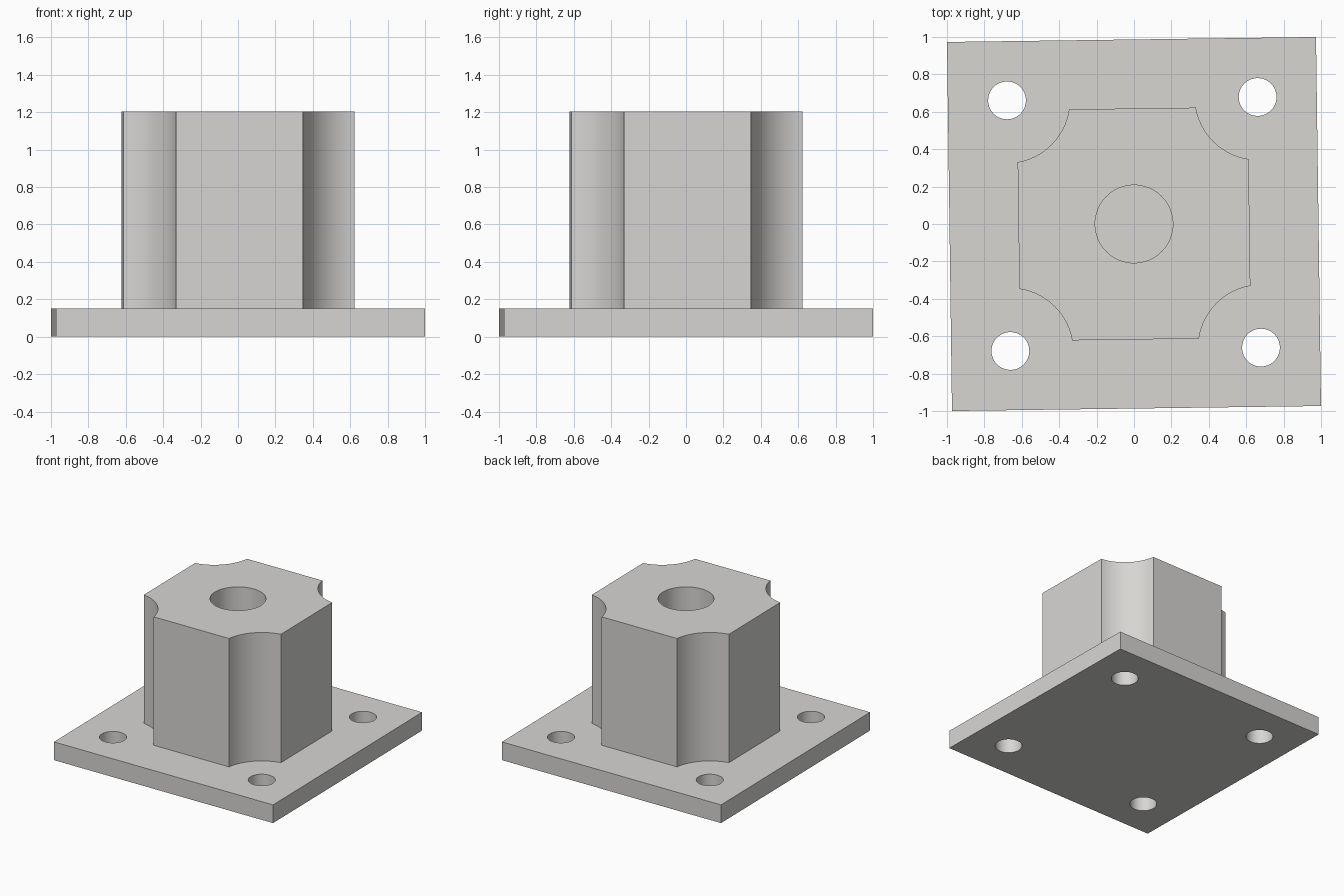
import bpy
import bmesh
from math import cos, sin, pi, atan2, hypot
from mathutils import Matrix, Vector

cube = bpy.data.objects.get("Cube")
if cube:
    bpy.data.objects.remove(cube, do_unlink=True)

TWIST = 0.0135          # slight turn of the whole part about z
BASE_HALF, BASE_TOP = 0.9865, 0.15
BOSS_HALF, BOSS_FLAT, BOSS_TOP = 0.6175, 0.339, 1.205
BOLT_POS, BOLT_R, BORE_R = 0.67, 0.101, 0.208

grey = bpy.data.materials.new("light_grey")
grey.use_nodes = True
colour = (0.68, 0.67, 0.65, 1)
grey.diffuse_color = colour
grey.node_tree.nodes["Principled BSDF"].inputs["Base Color"].default_value = colour


def circle(x, y, r, n=64):
    return [(x + r * cos(2 * pi * i / n), y + r * sin(2 * pi * i / n)) for i in range(n)]


def four_turns(points):
    """Repeat a run of points around the four quarters."""
    return [tuple(Matrix.Rotation(k * pi / 2, 2) @ Vector(p)) for k in range(4) for p in points]


def plate(name, loops, z0, z1):
    """Extrude an outline with holes between two heights."""
    bm = bmesh.new()
    edges = []
    for loop in loops:
        verts = [bm.verts.new((x, y, z0)) for x, y in loop]
        edges += [bm.edges.new((v, verts[i - 1])) for i, v in enumerate(verts)]
    bmesh.ops.triangle_fill(bm, edges=edges, use_beauty=True, normal=(0, 0, 1))
    result = bmesh.ops.extrude_face_region(bm, geom=bm.faces[:], use_keep_orig=True)
    top = [g for g in result["geom"] if isinstance(g, bmesh.types.BMVert)]
    bmesh.ops.translate(bm, verts=top, vec=(0, 0, z1 - z0))
    bmesh.ops.recalc_face_normals(bm, faces=bm.faces[:])
    bmesh.ops.rotate(bm, verts=bm.verts[:], matrix=Matrix.Rotation(TWIST, 3, "Z"))
    mesh = bpy.data.meshes.new(name)
    bm.to_mesh(mesh)
    bm.free()
    mesh.materials.append(grey)
    obj = bpy.data.objects.new(name, mesh)
    bpy.context.collection.objects.link(obj)
    bpy.ops.object.select_all(action="DESELECT")
    obj.select_set(True)
    bpy.context.view_layer.objects.active = obj
    bpy.ops.object.shade_smooth_by_angle(angle=pi / 6)
    return obj


# Square base with four bolt holes
corners = four_turns([(BASE_HALF, BASE_HALF)])
bolt_centres = four_turns([(BOLT_POS, BOLT_POS)])
plate("base_plate", [corners] + [circle(x, y, BOLT_R) for x, y in bolt_centres], 0, BASE_TOP)

# Tall boss, scooped at the corners around each bolt hole, with a blind bore
dx, dy = BOSS_HALF - BOLT_POS, BOSS_FLAT - BOLT_POS
radius = hypot(dx, dy)
start = atan2(dy, dx)
end = -pi / 2 - (start + pi)
STEPS = 24
scoop = []
for i in range(STEPS + 1):
    a = start + (end - start) * i / STEPS
    scoop.append((BOLT_POS + radius * cos(a), BOLT_POS + radius * sin(a)))
plate("boss", [four_turns(scoop), circle(0, 0, BORE_R)], BASE_TOP, BOSS_TOP)
